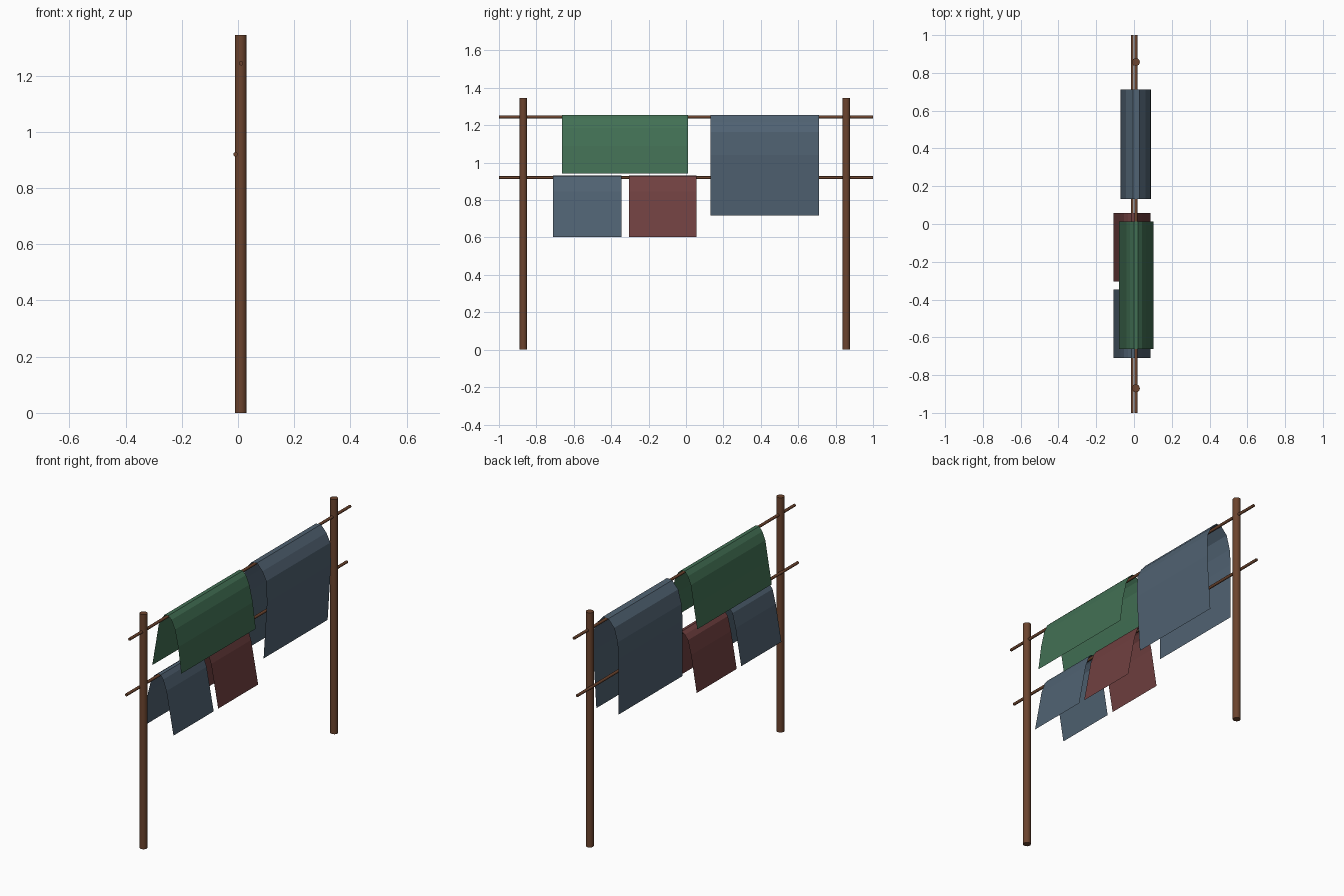
import bpy, bmesh, math
from mathutils import Matrix

if "Cube" in bpy.data.objects:
    bpy.data.objects.remove(bpy.data.objects["Cube"])


def material(name, rgb):
    m = bpy.data.materials.new(name)
    lin = [((c / 255 + 0.055) / 1.055) ** 2.4 for c in rgb]
    m.diffuse_color = (*lin, 1)
    m.use_nodes = True
    m.node_tree.nodes["Principled BSDF"].inputs["Base Color"].default_value = m.diffuse_color
    return m


wood = material("brown wood", (108, 68, 46))
green = material("green cloth", (66, 112, 84))
blue = material("slate blue cloth", (80, 98, 114))
red = material("dull red cloth", (112, 64, 64))


def add_object(name, bm, mat, smooth=False):
    mesh = bpy.data.meshes.new(name)
    bm.to_mesh(mesh)
    bm.free()
    mesh.materials.append(mat)
    ob = bpy.data.objects.new(name, mesh)
    bpy.context.collection.objects.link(ob)
    if smooth:
        bpy.ops.object.select_all(action='DESELECT')
        ob.select_set(True)
        bpy.context.view_layer.objects.active = ob
        bpy.ops.object.shade_smooth_by_angle(angle=math.radians(40))
    return ob


def cylinder(name, radius, length, sides, matrix):
    bm = bmesh.new()
    bmesh.ops.create_cone(bm, cap_ends=True, segments=sides, radius1=radius,
                          radius2=radius, depth=length, matrix=matrix)
    add_object(name, bm, wood, True)


def cloth(name, profile, y0, y1, mat):
    # Thin sheet: an (x, z) drape profile swept along the rod
    bm = bmesh.new()
    a = [bm.verts.new((x, y0, z)) for x, z in profile]
    b = [bm.verts.new((x, y1, z)) for x, z in profile]
    for i in range(len(profile) - 1):
        bm.faces.new((a[i], a[i + 1], b[i + 1], b[i]))
    bmesh.ops.recalc_face_normals(bm, faces=bm.faces)
    bm.normal_update()
    # Outer side of the drape faces up
    if sum(f.normal.z * f.calc_area() for f in bm.faces) < 0:
        bmesh.ops.reverse_faces(bm, faces=bm.faces)
    add_object(name, bm, mat)


# Upright posts
for name, y in (("front_post", -0.87), ("back_post", 0.857)):
    cylinder(name, 0.021, 1.345, 16, Matrix.Translation((0.01, y, 0.6725)))

# Horizontal rods
for name, x, z in (("upper_rod", 0.011, 1.244), ("lower_rod", -0.009, 0.92)):
    cylinder(name, 0.008, 2.0, 10, Matrix.Translation((x, 0, z))
             @ Matrix.Rotation(math.pi / 2, 4, 'X'))

# Drape profiles
short_drape = [(-0.08, 0.943), (-0.058, 1.07), (-0.039, 1.185), (-0.02, 1.23),
               (0.0, 1.254), (0.022, 1.254), (0.042, 1.235), (0.064, 1.185),
               (0.085, 1.09), (0.104, 0.943)]
long_drape = [(-0.07, 0.718), (-0.071, 1.04), (-0.064, 1.13), (-0.043, 1.208),
              (-0.005, 1.25), (0.028, 1.254), (0.062, 1.215), (0.087, 1.165),
              (0.091, 1.04), (0.07, 0.718)]
low_drape = [(-0.108, 0.602), (-0.072, 0.81), (-0.052, 0.89), (-0.032, 0.916),
             (-0.012, 0.93), (0.006, 0.928), (0.022, 0.905), (0.043, 0.845),
             (0.088, 0.602)]

# Hanging cloths
cloth("green_cloth", short_drape, -0.663, 0.012, green)
cloth("large_blue_cloth", long_drape, 0.132, 0.712, blue)
cloth("small_blue_cloth", low_drape, -0.71, -0.346, blue)
cloth("red_cloth", low_drape, -0.305, 0.057, red)
